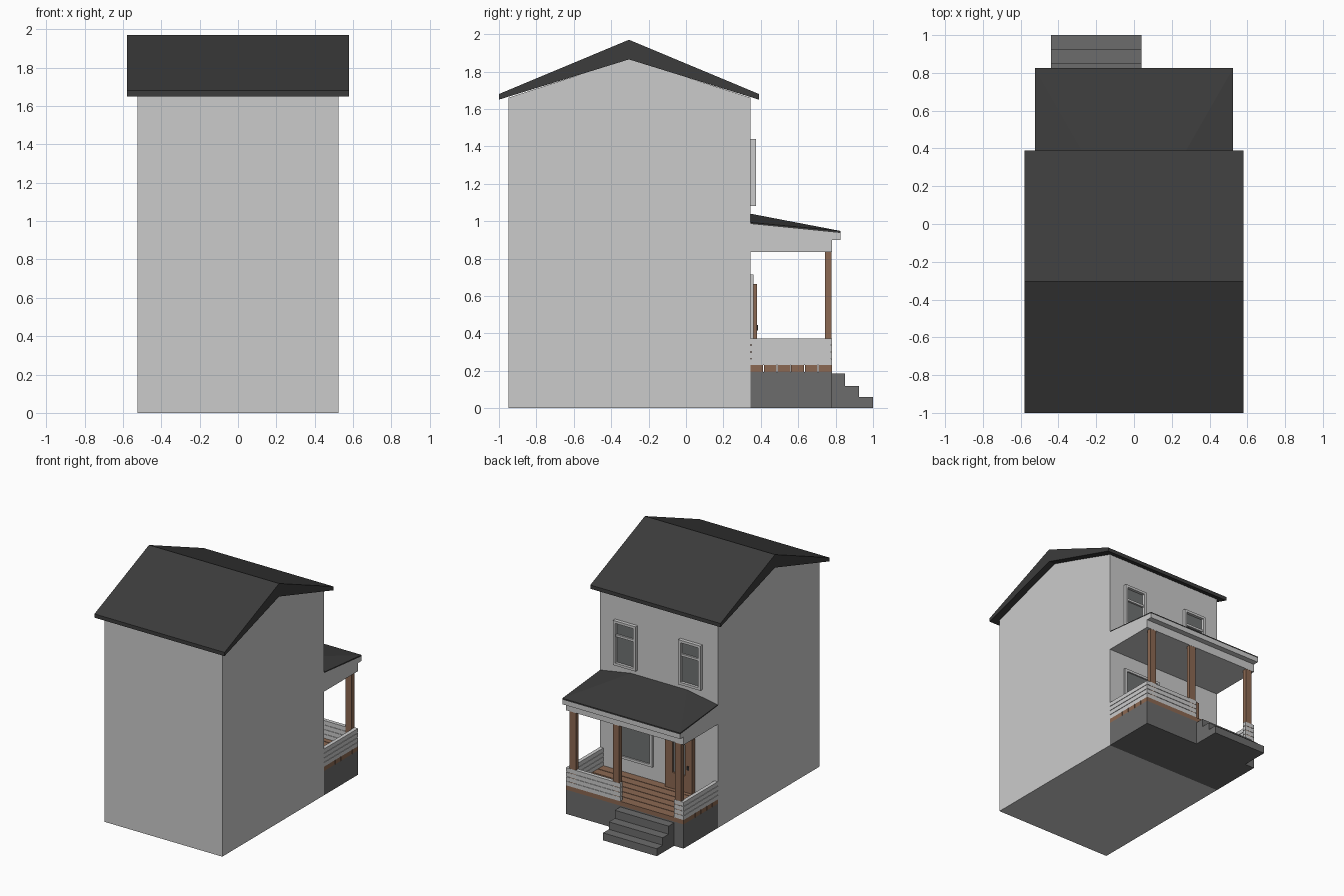
import bpy, bmesh

if "Cube" in bpy.data.objects:
    bpy.data.objects.remove(bpy.data.objects["Cube"])


def material(name, r, g, b):
    m = bpy.data.materials.new(name)
    m.diffuse_color = (r, g, b, 1)
    m.use_nodes = True
    m.node_tree.nodes["Principled BSDF"].inputs["Base Color"].default_value = m.diffuse_color
    return m


ROOF = material("roof_dark", 0.045, 0.045, 0.045)
STONE = material("base_grey", 0.15, 0.15, 0.15)
WOOD = material("wood", 0.26, 0.14, 0.085)
GLASS = material("pane_grey", 0.16, 0.17, 0.17)
METAL = material("handle_dark", 0.02, 0.02, 0.02)


def finish(name, bm, mat):
    bmesh.ops.recalc_face_normals(bm, faces=bm.faces)
    me = bpy.data.meshes.new(name)
    bm.to_mesh(me)
    bm.free()
    ob = bpy.data.objects.new(name, me)
    bpy.context.collection.objects.link(ob)
    if mat:
        me.materials.append(mat)
    return ob


def boxes(name, spans, mat=None):
    """One object from boxes given as (x0, x1, y0, y1, z0, z1)."""
    bm = bmesh.new()
    for x0, x1, y0, y1, z0, z1 in spans:
        vs = bmesh.ops.create_cube(bm, size=1)["verts"]
        for v in vs:
            v.co = (x1 if v.co.x > 0 else x0,
                    y1 if v.co.y > 0 else y0,
                    z1 if v.co.z > 0 else z0)
    return finish(name, bm, mat)


def prism(name, profile, x0, x1, mat=None):
    """Extrude a (y, z) profile along x."""
    bm = bmesh.new()
    face = bm.faces.new([bm.verts.new((x0, y, z)) for y, z in profile])
    ext = bmesh.ops.extrude_face_region(bm, geom=[face])["geom"]
    bmesh.ops.translate(bm, vec=(x1 - x0, 0, 0),
                        verts=[g for g in ext if isinstance(g, bmesh.types.BMVert)])
    return finish(name, bm, mat)


def mirrored_hull(name, points, mat=None):
    """Convex solid through the points and their mirror images in x."""
    bm = bmesh.new()
    for x, y, z in points:
        bm.verts.new((x, y, z))
        bm.verts.new((-x, y, z))
    bmesh.ops.convex_hull(bm, input=bm.verts)
    bmesh.ops.dissolve_limit(bm, angle_limit=0.01, verts=bm.verts, edges=bm.edges)
    return finish(name, bm, mat)


W = 0.525       # half width of house and porch
WALL = 0.345    # porch-side wall
EDGE = 0.78     # outer edge of porch

# House body and gable roof
prism("house_walls", [(-0.95, 0), (WALL, 0), (WALL, 1.66), (-0.305, 1.868), (-0.95, 1.66)], -W, W)
prism("main_roof", [(-1, 1.65), (-1, 1.68), (-0.305, 1.97), (0.39, 1.68), (0.39, 1.65),
                    (-0.305, 1.865)], -0.58, 0.58, ROOF)

# Porch base and steps
boxes("porch_base", [(-W, W, WALL, EDGE, 0, 0.195)], STONE)
prism("steps", [(EDGE, 0), (1, 0), (1, 0.06), (0.925, 0.06), (0.925, 0.12),
                (0.85, 0.12), (0.85, 0.185), (EDGE, 0.185)], -0.44, 0.04, STONE)

# Deck boards running along the porch
pitch = (EDGE - WALL) / 6
boxes("deck_boards", [(-W, W, WALL + i * pitch, WALL + (i + 1) * pitch - 0.005 * (i < 5),
                       0.195, 0.23) for i in range(6)], WOOD)

# Railing boards on a slightly recessed core
runs = [(W - 0.03, W, WALL, EDGE), (-W, -W + 0.03, WALL, EDGE),
        (0.04, W - 0.03, EDGE - 0.03, EDGE), (-W + 0.03, -0.44, EDGE - 0.03, EDGE)]
boards, cores = [], []
for x0, x1, y0, y1 in runs:
    for i in range(4):
        z = 0.23 + i * 0.0368
        boards.append((x0, x1, y0, y1, z, z + 0.0325))
    cores.append((x0 + 0.004, x1 - 0.004, y0 + 0.004, y1 - 0.004, 0.23, 0.37))
boxes("railing_boards", boards)
boxes("railing_core", cores)

# Porch columns
for i, x in enumerate((0.465, 0.078, -0.475)):
    boxes(f"porch_column_{i + 1}", [(x - 0.0275, x + 0.0275, 0.744, 0.779, 0.23, 0.835)], WOOD)

# Porch beam, fascia and hipped roof
boxes("porch_beam", [(-W, W, WALL, EDGE, 0.835, 0.90)])
mirrored_hull("porch_fascia", [(W, WALL, 0.90), (W, 0.825, 0.90),
                               (W, WALL, 0.985), (W, 0.825, 0.937)])
mirrored_hull("porch_roof", [(W, WALL, 0.985), (W, 0.825, 0.937), (W, WALL, 0.993),
                             (W, 0.825, 0.948), (0.25, WALL, 1.04)], ROOF)


def window(name, x0, x1, z0, z1, depth, rail=None):
    """Frame of four bars, optional cross rail, recessed pane."""
    t, y = 0.02, WALL + depth
    bars = [(x0, x0 + t, WALL, y, z0, z1), (x1 - t, x1, WALL, y, z0, z1),
            (x0 + t, x1 - t, WALL, y, z0, z0 + t), (x0 + t, x1 - t, WALL, y, z1 - t, z1)]
    if rail:
        bars.append((x0 + t, x1 - t, WALL, y - 0.008, rail, rail + 0.018))
    boxes(name + "_frame", bars)
    boxes(name + "_pane", [(x0 + t, x1 - t, WALL, WALL + 0.006, z0 + t, z1 - t)], GLASS)


# Windows
window("upper_window_left", 0.19, 0.39, 1.08, 1.44, 0.028, 1.31)
window("upper_window_right", -0.39, -0.19, 1.08, 1.44, 0.028, 1.31)
window("porch_window", 0.05, 0.39, 0.34, 0.715, 0.017)

# Door with glazed panel and handle
boxes("door", [(-0.32, -0.255, WALL, 0.38, 0.23, 0.665), (-0.145, -0.08, WALL, 0.38, 0.23, 0.665),
               (-0.255, -0.145, WALL, 0.38, 0.23, 0.36), (-0.255, -0.145, WALL, 0.38, 0.61, 0.665)],
      WOOD)
boxes("door_pane", [(-0.255, -0.145, WALL, 0.365, 0.36, 0.61)], GLASS)
boxes("door_handle", [(-0.295, -0.275, 0.38, 0.386, 0.415, 0.445)], METAL)
